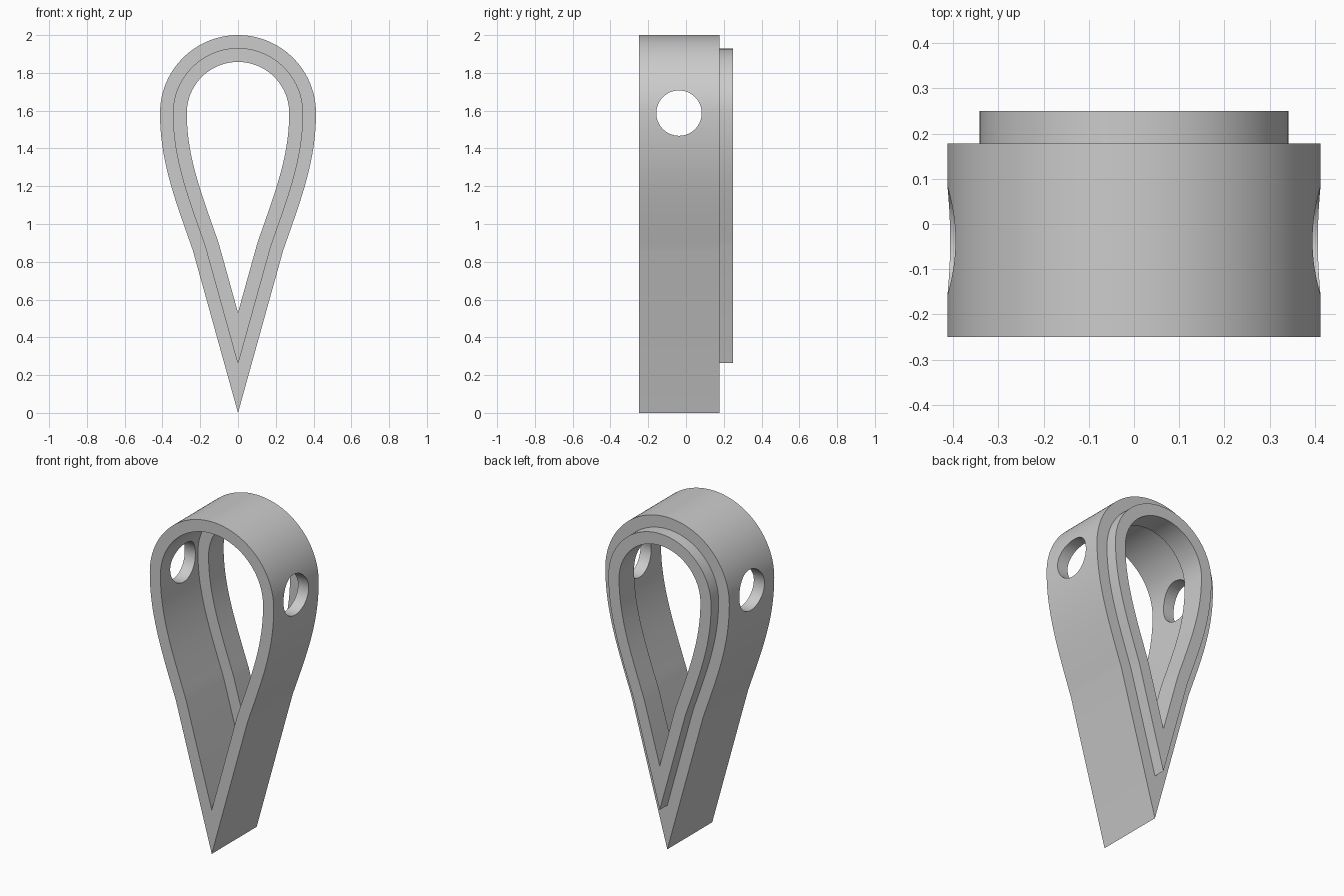
import bpy, bmesh
from math import sin, cos, pi, radians
from mathutils import Vector
from mathutils.geometry import interpolate_bezier

if "Cube" in bpy.data.objects:
    bpy.data.objects.remove(bpy.data.objects["Cube"], do_unlink=True)

RADIUS, CENTRE_Z = 0.413, 1.587   # round head of the teardrop
WALL = 0.071                      # thickness of the wall and of the lip
FRONT, BACK, LIP_BACK, LIP_FRONT = -0.25, 0.178, 0.25, 0.107


def teardrop():
    """Closed outline in (x, z), running clockwise from the crown."""
    steps = 32
    half = [Vector((RADIUS * sin(pi / 2 * i / steps),
                    CENTRE_Z + RADIUS * cos(pi / 2 * i / steps)))
            for i in range(steps)]
    half += [p.to_2d() for p in interpolate_bezier(
        Vector((RADIUS, CENTRE_Z, 0)), Vector((RADIUS, 1.33, 0)),
        Vector((0.33, 1.12, 0)), Vector((0.239, 0.86, 0)), 28)]
    tip = Vector((0, 0))
    mirrored = [Vector((-p.x, p.y)) for p in reversed(half[1:])]
    return half + [tip] + mirrored


def inset(points, distance):
    """Parallel outline with mitred corners."""
    result = []
    for i, p in enumerate(points):
        a = (p - points[i - 1]).normalized()
        b = (points[(i + 1) % len(points)] - p).normalized()
        na, nb = Vector((a.y, -a.x)), Vector((b.y, -b.x))
        result.append(p + (na + nb) * distance / (1 + na.dot(nb)))
    return result


# Stepped cross-section swept round the outline: wall plus rear lip
outline = teardrop()
rings = [inset(outline, k * WALL) for k in range(3)]
section = [(0, FRONT), (0, BACK), (1, BACK), (1, LIP_BACK),
           (2, LIP_BACK), (2, LIP_FRONT), (1, LIP_FRONT), (1, FRONT)]

bm = bmesh.new()
loops = [[bm.verts.new((p.x, y, p.y)) for p in rings[k]] for k, y in section]
count = len(outline)
for j, loop in enumerate(loops):
    following = loops[(j + 1) % len(loops)]
    for i in range(count):
        n = (i + 1) % count
        bm.faces.new((loop[i], loop[n], following[n], following[i]))
bmesh.ops.recalc_face_normals(bm, faces=bm.faces)
mesh = bpy.data.meshes.new("teardrop_ring")
bm.to_mesh(mesh)
bm.free()
ring = bpy.data.objects.new("teardrop_ring", mesh)
bpy.context.collection.objects.link(ring)

# Cross hole through both side walls
bpy.ops.mesh.primitive_cylinder_add(vertices=64, radius=0.12, depth=1.2,
                                    location=(0, -0.037, CENTRE_Z),
                                    rotation=(0, pi / 2, 0))
cutter = bpy.context.object
cutter.name = "hole_cutter"
cutter.hide_render = True
cut = ring.modifiers.new("cross_hole", 'BOOLEAN')
cut.operation, cut.solver, cut.object = 'DIFFERENCE', 'EXACT', cutter

bpy.ops.object.select_all(action='DESELECT')
ring.select_set(True)
bpy.context.view_layer.objects.active = ring
bpy.ops.object.modifier_apply(modifier=cut.name)
bpy.data.objects.remove(cutter, do_unlink=True)
bpy.ops.object.shade_smooth_by_angle(angle=radians(30))
